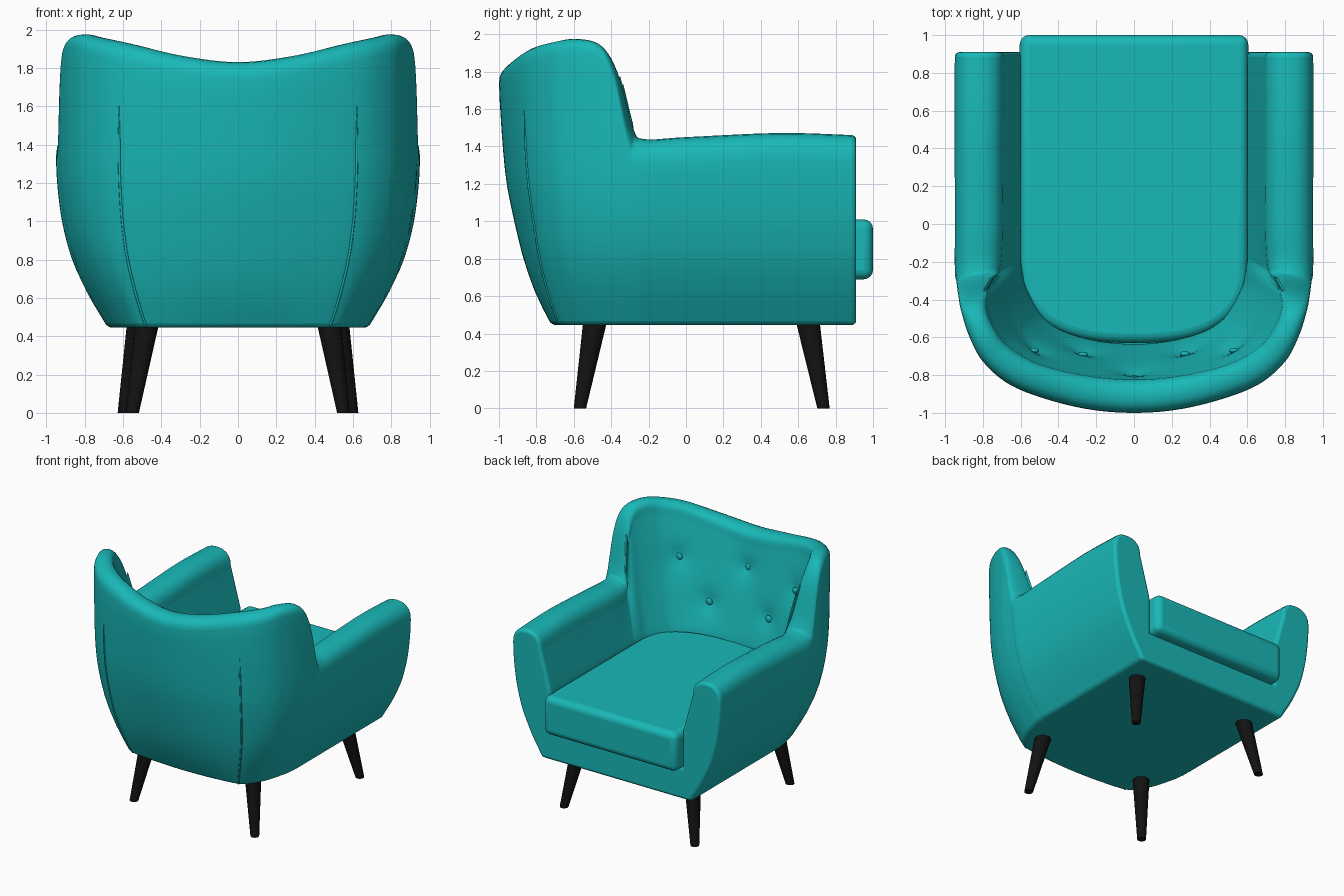
import bpy, bmesh, math
from mathutils import Vector
from mathutils.bvhtree import BVHTree

if "Cube" in bpy.data.objects:
    bpy.data.objects.remove(bpy.data.objects["Cube"])


def material(name, rgb):
    m = bpy.data.materials.new(name)
    m.diffuse_color = (*rgb, 1)
    m.use_nodes = True
    m.node_tree.nodes["Principled BSDF"].inputs["Base Color"].default_value = m.diffuse_color
    return m


TEAL = material("teal_fabric", (0.01, 0.48, 0.48))
BLACK = material("black_wood", (0.006, 0.006, 0.006))


def finish(name, bm, mat, bevel=0, angle=40):
    bmesh.ops.recalc_face_normals(bm, faces=bm.faces)
    me = bpy.data.meshes.new(name)
    bm.to_mesh(me)
    ob = bpy.data.objects.new(name, me)
    bpy.context.collection.objects.link(ob)
    me.materials.append(mat)
    if bevel:
        b = ob.modifiers.new("soft_edges", 'BEVEL')
        b.width, b.segments, b.limit_method = bevel, 4, 'ANGLE'
        b.angle_limit, b.use_clamp_overlap = math.radians(50), False
    bpy.context.view_layer.objects.active = ob
    ob.select_set(True)
    bpy.ops.object.shade_smooth_by_angle(angle=math.radians(angle))
    ob.select_set(False)
    return ob


def ramp(z, pts):
    for (z0, a), (z1, b) in zip(pts, pts[1:]):
        if z < z1:
            return a + (b - a) * max(0, (z - z0) / (z1 - z0))
    return pts[-1][1]


def smooth_ramp(z, pts):
    return sum(ramp(z + d * 0.03, pts) for d in (-2, -1, 0, 1, 2)) / 5 if z > 0.46 else 0


# Wall stations from arm front to back centre:
# outer top x,y | outer bottom x,y | inner top x,y | inner bottom x,y | height
STATIONS = [
    (.95, .91, .68, .91, .69, .91, .60, .91, 1.46),
    (.95, .50, .68, .50, .69, .50, .60, .50, 1.472),
    (.95, .00, .68, .00, .69, .00, .60, .05, 1.45),
    (.95, -.25, .68, -.22, .70, -.20, .60, -.15, 1.44),
    (.94, -.31, .675, -.27, .72, -.27, .60, -.19, 1.50),
    (.93, -.38, .67, -.32, .77, -.36, .59, -.25, 1.80),
    (.915, -.46, .655, -.38, .78, -.45, .575, -.32, 1.94),
    (.87, -.60, .62, -.50, .735, -.56, .52, -.43, 1.975),
    (.79, -.74, .56, -.61, .66, -.65, .46, -.51, 1.96),
    (.62, -.87, .48, -.68, .50, -.74, .35, -.575, 1.925),
    (.30, -.97, .25, -.71, .25, -.80, .18, -.62, 1.86),
    (.00, -1.0, .00, -.72, .00, -.82, .00, -.635, 1.83)]
WIDEN = [(.45, 0), (.6, .35), (.8, .70), (1.0, .89), (1.2, .98), (1.35, 1)]
LEAN = [(.45, 0), (.6, .29), (.8, .54), (1.0, .71), (1.2, .86), (1.4, .93), (1.7, 1)]
BUTTONS = [(-.53, 1.54), (0, 1.54), (.53, 1.54), (-.27, 1.23), (.27, 1.23)]
BASE, DECK, SEAT = 0.445, 0.70, 1.0


def outer(s, z):
    f, g = smooth_ramp(z, WIDEN), smooth_ramp(z, LEAN)
    return Vector((s[2] + (s[0] - s[2]) * f, s[3] + (s[1] - s[3]) * g, z))


def section(s):
    thick = math.hypot(s[0] - s[4], s[1] - s[5])
    r = thick * 0.5
    zt = s[8] - r
    pts = [outer(s, BASE + (zt - BASE) * i / 14) for i in range(15)]
    a, b = pts[-1], Vector((s[4], s[5], zt))
    for i in range(1, 10):                      # rounded rim
        t = math.pi * i / 10
        c, k = math.cos(t), math.sin(t) ** 0.87
        c = math.copysign(abs(c) ** 0.87, c)
        pts.append((a + b) / 2 + (a - b) / 2 * c + Vector((0, 0, r * k)))
    for i in range(27):                         # inner face with button dents
        z = zt + (DECK - zt) * i / 26
        t = max(0, (z - SEAT) / (zt - SEAT))
        p = Vector((s[6] + (s[4] - s[6]) * t, s[7] + (s[5] - s[7]) * t, z))
        if p.y < -0.4:
            for bx, bz in BUTTONS:
                p.y -= 0.05 * math.exp(-math.hypot(p.x - bx, z - bz) / 0.075)
        pts.append(p)
    return pts


# Body: arms, wings and back as one lofted wall
left = [tuple(-v if i in (0, 2, 4, 6) else v for i, v in enumerate(s)) for s in STATIONS[-2::-1]]
full = STATIONS + left
cols = []
for i in range(len(full) - 1):
    p = [full[max(0, min(len(full) - 1, i + k))] for k in (-1, 0, 1, 2)]
    for j in range(7):
        t = j / 7
        cols.append([0.5 * (2 * b + (c - a) * t + (2 * a - 5 * b + 4 * c - d) * t * t
                            + (3 * b - a - 3 * c + d) * t ** 3) for a, b, c, d in zip(*p)])
cols.append(full[-1])
bm = bmesh.new()
grid = [[bm.verts.new(p) for p in section(s)] for s in cols]
for A, B in zip(grid, grid[1:]):
    for k in range(len(A) - 1):
        bm.faces.new((A[k], A[k + 1], B[k + 1], B[k]))
bm.faces.new([g[0] for g in grid])              # underside
bm.faces.new([g[-1] for g in grid])             # deck under cushion
bm.faces.new(grid[0] + grid[-1][::-1])          # front panel
bmesh.ops.recalc_face_normals(bm, faces=bm.faces)
tree = BVHTree.FromBMesh(bm)
finish("chair_body", bm, TEAL, 0.025)
bm.free()

# Tufting buttons
for n, (x, z) in enumerate(BUTTONS):
    hit, normal, _, _ = tree.ray_cast(Vector((x, 0, z)), Vector((0, -1, 0)))
    bm = bmesh.new()
    bmesh.ops.create_uvsphere(bm, u_segments=16, v_segments=10, radius=0.028)
    bmesh.ops.scale(bm, vec=(1, 0.5, 1), verts=bm.verts)
    bmesh.ops.translate(bm, vec=hit + Vector((0, 0.006, 0)), verts=bm.verts)
    finish(f"button_{n + 1}", bm, TEAL)

# Back seams
for side in (-1, 1):
    cu = bpy.data.curves.new("back_seam", 'CURVE')
    cu.dimensions, cu.bevel_depth, cu.bevel_resolution = '3D', 0.007, 2
    sp = cu.splines.new('POLY')
    sp.points.add(24)
    for i, pt in enumerate(sp.points):
        p = outer(STATIONS[9], 0.455 + 1.145 * i / 24)
        pt.co = (p.x * side, p.y, p.z, 1)
        pt.radius = min(1, (24 - i) / 4 + 0.1)
    cu.materials.append(TEAL)
    bpy.context.collection.objects.link(bpy.data.objects.new("back_seam", cu))

# Seat cushion with rounded rear
bm = bmesh.new()
outline = [(0.605, 1.0), (-0.605, 1.0)]
for i in range(41):
    t = math.pi * i / 40
    c, k = math.cos(t), math.sin(t)
    outline.append((-0.605 * math.copysign(abs(c) ** 0.8, c), -0.22 - 0.41 * abs(k) ** 0.8))
f = bm.faces.new([bm.verts.new((x, y, 0.69)) for x, y in outline])
top = bmesh.ops.extrude_face_region(bm, geom=[f])["geom"]
bmesh.ops.translate(bm, vec=(0, 0, 0.32), verts=[v for v in top if isinstance(v, bmesh.types.BMVert)])
finish("seat_cushion", bm, TEAL, 0.05)

# Splayed tapered legs: top x,y then bottom x,y
for name, tx, ty, bx, by in (("front_leg", .515, .65, .595, .735), ("rear_leg", .475, -.485, .55, -.567)):
    for side in (-1, 1):
        bm = bmesh.new()
        bmesh.ops.create_cone(bm, cap_ends=True, segments=24, radius1=0.033, radius2=0.064, depth=0.47)
        for v in bm.verts:
            up = v.co.z > 0
            v.co += Vector((side * (tx if up else bx), ty if up else by, 0.235))
        finish(name, bm, BLACK)
